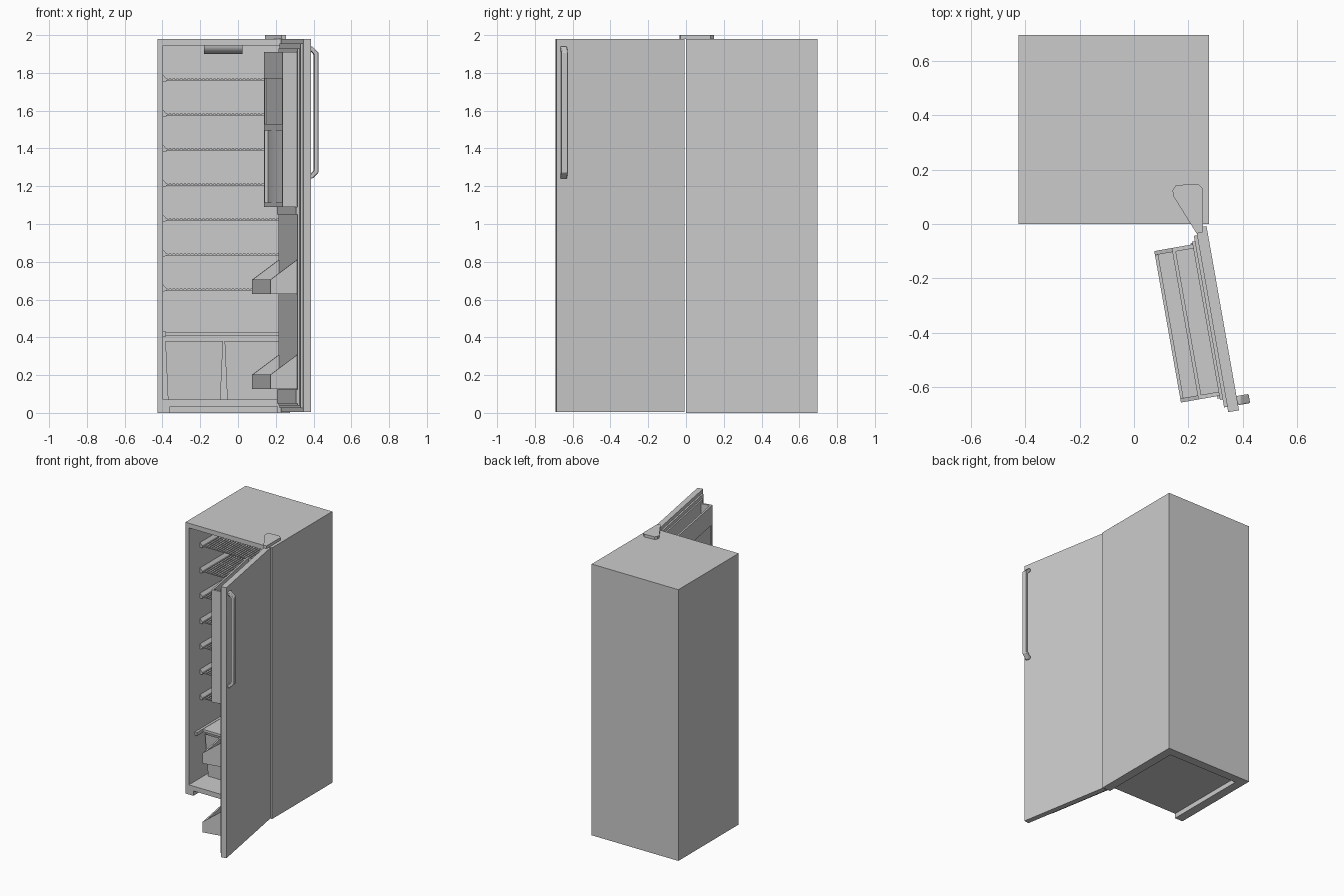
import bpy, bmesh, math
from mathutils import Matrix, Vector

if "Cube" in bpy.data.objects:
    bpy.data.objects.remove(bpy.data.objects["Cube"])

# door frame: local x runs along the door, local y points to its inner side
A = math.radians(10)
S, C = math.sin(A), math.cos(A)
DOOR = Matrix(((S, -C, 0, 0.265), (-C, -S, 0, 0), (0, 0, 1, 0), (0, 0, 0, 1)))


def finish(name, bm, mat=None):
    if mat:
        bm.transform(mat)
    bmesh.ops.recalc_face_normals(bm, faces=bm.faces)
    me = bpy.data.meshes.new(name)
    bm.to_mesh(me)
    bm.free()
    ob = bpy.data.objects.new(name, me)
    bpy.context.collection.objects.link(ob)
    return ob


def add_box(bm, x0, x1, y0, y1, z0, z1):
    m = Matrix.Translation(((x0 + x1) / 2, (y0 + y1) / 2, (z0 + z1) / 2))
    m = m @ Matrix.Diagonal((x1 - x0, y1 - y0, z1 - z0, 1))
    bmesh.ops.create_cube(bm, size=1, matrix=m)


def boxes(name, items, mat=None):
    bm = bmesh.new()
    for b in items:
        add_box(bm, *b)
    return finish(name, bm, mat)


def add_prism(bm, pts, direction):
    f = bm.faces.new([bm.verts.new(p) for p in pts])
    r = bmesh.ops.extrude_face_region(bm, geom=[f], use_keep_orig=True)
    vs = [g for g in r["geom"] if isinstance(g, bmesh.types.BMVert)]
    bmesh.ops.translate(bm, verts=vs, vec=Vector(direction))


def prism(name, pts, direction, mat=None):
    bm = bmesh.new()
    add_prism(bm, pts, direction)
    return finish(name, bm, mat)


def cut(ob, box):
    cutter = boxes("cutter", [box])
    cutter.hide_render = True
    mod = ob.modifiers.new("cut", "BOOLEAN")
    mod.operation = "DIFFERENCE"
    mod.solver = "EXACT"
    mod.object = cutter
    bpy.context.view_layer.objects.active = ob
    bpy.ops.object.modifier_apply(modifier=mod.name)
    bpy.data.objects.remove(cutter)


# cabinet shell with food compartment and recessed base
cabinet = boxes("cabinet", [(-0.425, 0.275, 0, 0.695, 0, 1.98)])
cut(cabinet, (-0.397, 0.247, -0.1, 0.65, 0.07, 1.946))
cut(cabinet, (-0.36, 0.21, -0.1, 0.63, -0.1, 0.035))

# top hinge cover
prism("hinge_cover", [(x, y, 1.98) for x, y in (
    (0.142, 0.125), (0.155, 0.143), (0.235, 0.147), (0.253, 0.13),
    (0.253, -0.03), (0.23, -0.035), (0.143, 0.105))], (0, 0, 0.02))

# interior lamp, rounded underneath
arc = [(-0.18, 0.3 + 0.06 * (1 - math.cos(t)), 1.946 - 0.046 * math.sin(t))
       for t in [math.pi * i / 12 for i in range(13)]]
prism("lamp", arc, (0.205, 0, 0))

# wire shelves with side brackets
for i in range(7):
    z = 1.765 - i * 0.185
    bars = [(-0.385, 0.235, y, y + 0.008, z - 0.006, z) for y in (0.14, 0.31, 0.48, 0.64)]
    n = 32
    for k in range(n):
        x = -0.385 + k * 0.608 / (n - 1)
        bars.append((x, x + 0.012, 0.135, 0.648, z - 0.003, z + 0.004))
    boxes("wire_shelf", bars)
    bm = bmesh.new()
    for wall, d in ((-0.397, 1), (0.247, -1)):
        add_prism(bm, [(wall, 0.13, z - 0.012), (wall + d * 0.018, 0.13, z - 0.01),
                       (wall + d * 0.018, 0.13, z + 0.004), (wall, 0.13, z + 0.025)], (0, 0.52, 0))
    finish("shelf_bracket", bm)

# cover plate above the drawers, with side rails
boxes("drawer_cover", [(-0.39, 0.24, 0.137, 0.65, 0.41, 0.428)])
boxes("cover_rails", [(-0.397, -0.38, 0.07, 0.65, 0.405, 0.43),
                      (0.23, 0.247, 0.07, 0.65, 0.405, 0.43)])

# tapered drawers
for cx in (-0.232, 0.082):
    bm = bmesh.new()
    add_box(bm, cx - 0.153, cx + 0.153, 0.17, 0.64, 0.07, 0.38)
    for v in bm.verts:
        if v.co.z < 0.2:
            v.co.x += 0.014 if v.co.x < cx else -0.014
            v.co.y += 0.015 if v.co.y < 0.4 else -0.015
    top = max(bm.faces, key=lambda f: f.calc_center_median().z)
    bmesh.ops.inset_region(bm, faces=[top], thickness=0.022)
    bmesh.ops.translate(bm, verts=top.verts, vec=(0, 0, -0.29))
    finish("drawer", bm)

# door slab, gasket and inner liner
boxes("door", [(0.008, 0.695, 0, 0.04, 0.005, 1.98)], DOOR)
boxes("door_gasket", [(0.035, 0.675, 0.04, 0.052, 0.025, 1.955)], DOOR)
boxes("door_liner", [(0.055, 0.645, 0.05, 0.062, 0.04, 1.93),
                     (0.06, 0.64, 0.06, 0.07, 0.05, 0.125),
                     (0.06, 0.64, 0.06, 0.07, 1.05, 1.09)], DOOR)

# two open lower bins
for z in (0.127, 0.63):
    bm = bmesh.new()
    for u in (0.065, 0.615):
        add_prism(bm, [(u, 0.06, z), (u, 0.205, z), (u, 0.205, z + 0.075),
                       (u, 0.06, z + 0.182)], (0.015, 0, 0))
    add_box(bm, 0.08, 0.615, 0.06, 0.205, z, z + 0.012)
    add_box(bm, 0.08, 0.615, 0.193, 0.205, z + 0.012, z + 0.075)
    finish("door_bin", bm, DOOR)

# upper door compartments: ends, shelves, front bars
frame = [(u, u + 0.015, 0.06, 0.14, 1.09, 1.91) for u in (0.065, 0.615)]
frame += [(0.08, 0.615, 0.06, 0.14, z0, z1)
          for z0, z1 in ((1.09, 1.115), (1.495, 1.53), (1.77, 1.82))]
frame.append((0.08, 0.615, 0.127, 0.14, 1.82, 1.91))
boxes("door_compartment_frame", frame, DOOR)

# compartment flaps: one flat, one gently bowed
boxes("upper_flap", [(0.08, 0.615, 0.12, 0.132, 1.53, 1.77)], DOOR)
bow = [(0.08 + 0.535 * i / 16, 0.122 + 0.018 * math.sin(math.pi * i / 16), 1.115) for i in range(17)]
bow += [(x, y - 0.01, z) for x, y, z in reversed(bow)]
flap = prism("lower_flap", bow, (0, 0, 0.38), DOOR)

# door handle: bar with angled ends reaching back to the door
outer = [(0, 1.24), (-0.012, 1.24), (-0.045, 1.272), (-0.045, 1.908), (-0.012, 1.94), (0, 1.94)]
inner = [(0, 1.915), (-0.008, 1.915), (-0.024, 1.895), (-0.024, 1.285), (-0.008, 1.265), (0, 1.265)]
handle = prism("door_handle", [(0.642, v, z) for v, z in outer + inner], (0.034, 0, 0), DOOR)
bev = handle.modifiers.new("bevel", "BEVEL")
bev.width = 0.004
bev.segments = 2

# smooth the curved pieces, keeping edges sharp
for ob in bpy.data.objects:
    if ob.name in ("lower_flap", "lamp", "door_handle"):
        bpy.ops.object.select_all(action="DESELECT")
        ob.select_set(True)
        bpy.context.view_layer.objects.active = ob
        bpy.ops.object.shade_smooth_by_angle(angle=math.radians(30))
